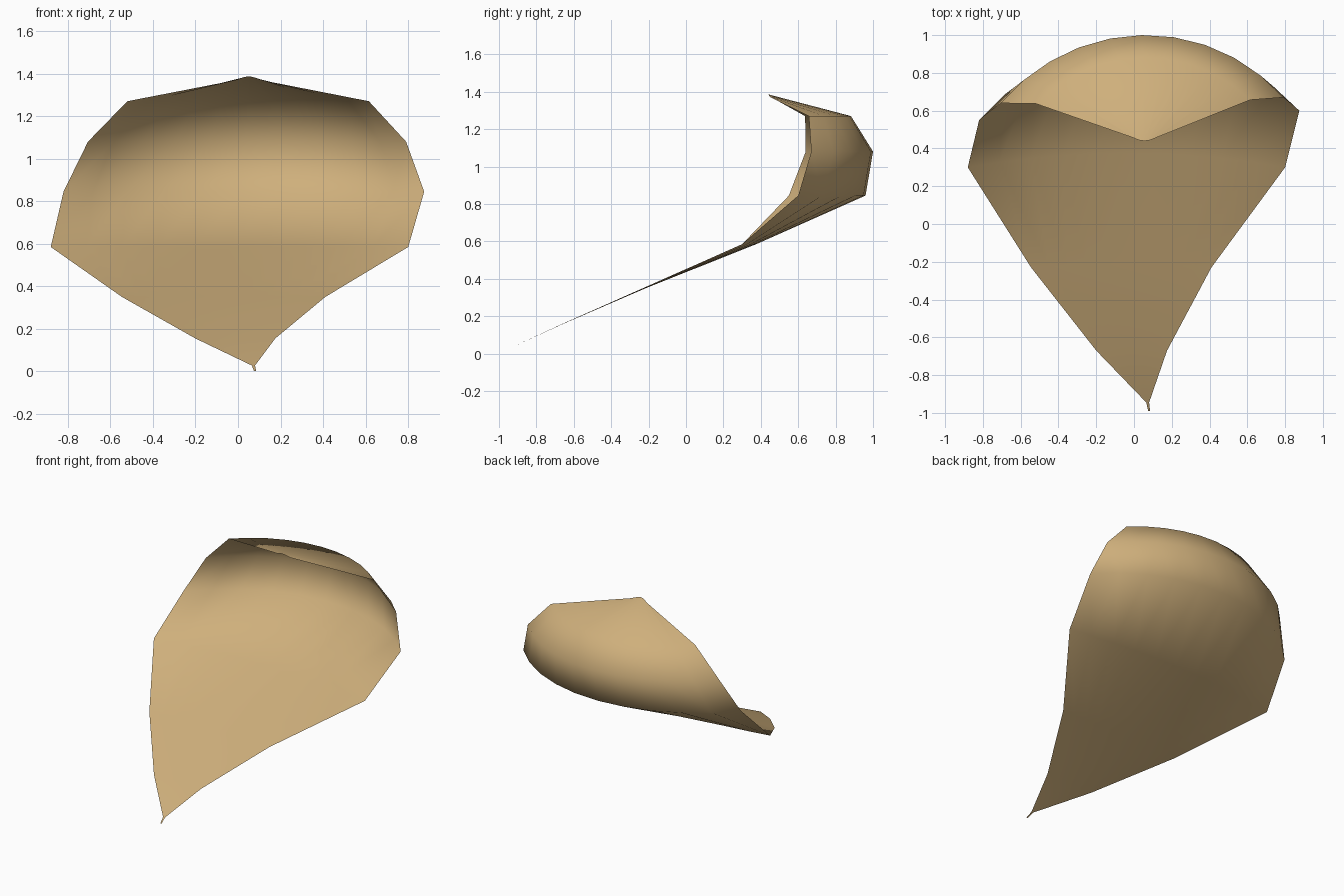
import bpy, bmesh
from math import sin, cos, atan

if "Cube" in bpy.data.objects:
    bpy.data.objects.remove(bpy.data.objects["Cube"])

SEG = 10

# Each row of the sheet: left end (x, y), right end (x, y), height, bulge of the arc in y, lift in z
rows = [
    ((0.075, -0.990), (0.085, -0.990), 0.003, 0.000, 0.0),
    ((0.065, -0.945), (0.080, -0.945), 0.028, 0.000, 0.0),
    ((-0.20, -0.670), (0.175, -0.670), 0.155, 0.004, 0.0),
    ((-0.545, -0.23), (0.410, -0.230), 0.350, 0.015, 0.0),
    ((-0.88, 0.300), (0.800, 0.300), 0.585, 0.075, 0.0),
    ((-0.82, 0.550), (0.875, 0.600), 0.845, 0.385, 0.0),
    ((-0.705, 0.640), (0.790, 0.670), 1.080, 0.345, 0.0),
    ((-0.52, 0.637), (0.615, 0.657), 1.270, 0.235, 0.0),
    ((0.000, 0.455), (0.100, 0.450), 1.371, -0.012, 0.015),
]


def arc_row(left, right, z, bulge, lift):
    """Points along a circular arc between the two ends of a row."""
    (x0, y0), (x1, y1) = left, right
    half = (x1 - x0) / 2
    a = 2 * atan(abs(bulge) / half) + 1e-3
    pts = []
    for i in range(SEG + 1):
        t = 2 * i / SEG - 1
        s = sin(a * t) / sin(a)
        y = (y0 + y1) / 2 + s * (y1 - y0) / 2
        y += bulge * (cos(a * t) - cos(a)) / (1 - cos(a))
        pts.append(((x0 + x1) / 2 + half * s, y, z + lift * (1 - t * t)))
    return pts


# Hooded sheet: a thin curved surface lofted through the rows
bm = bmesh.new()
loft = [[bm.verts.new(p) for p in arc_row(*r)] for r in rows]
for lo, hi in zip(loft, loft[1:]):
    for i in range(SEG):
        bm.faces.new((lo[i], lo[i + 1], hi[i + 1], hi[i])).smooth = True
mesh = bpy.data.meshes.new("curved_hood")
bm.to_mesh(mesh)
bm.free()
hood = bpy.data.objects.new("curved_hood", mesh)
bpy.context.collection.objects.link(hood)

# Tan colour
tan_mat = bpy.data.materials.new("tan")
tan_mat.diffuse_color = (0.62, 0.43, 0.20, 1)
tan_mat.use_nodes = True
tan_mat.node_tree.nodes["Principled BSDF"].inputs["Base Color"].default_value = tan_mat.diffuse_color
mesh.materials.append(tan_mat)
